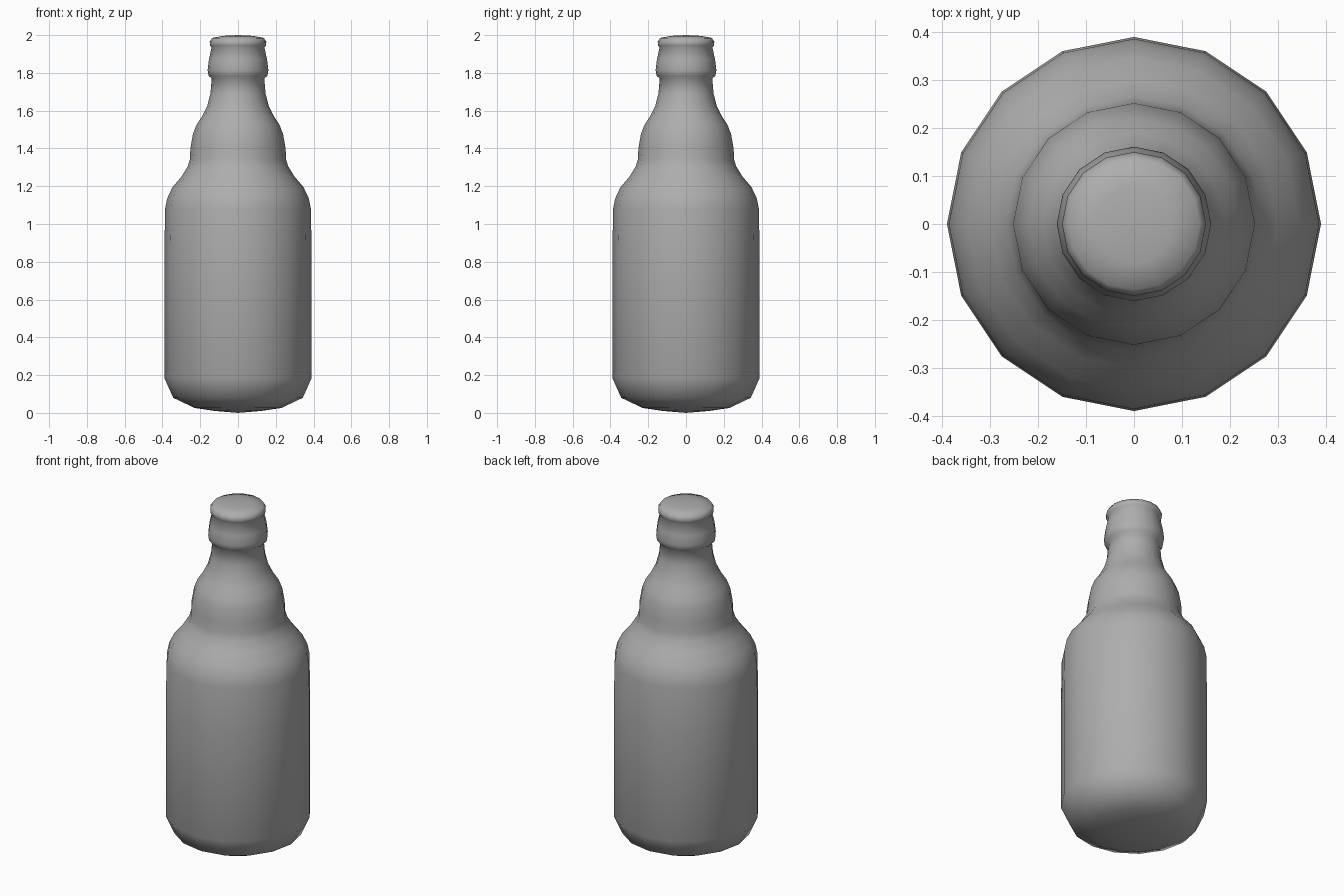
import bpy, bmesh, math

if "Cube" in bpy.data.objects:
    bpy.data.objects.remove(bpy.data.objects["Cube"])

SIDES = 16

# Bottle outline as (radius, height), from base centre to lid centre
PROFILE = [
    (0.12, 0.010), (0.23, 0.026), (0.343, 0.08), (0.39, 0.185),       # rounded base
    (0.39, 0.83), (0.386, 1.08), (0.375, 1.135), (0.347, 1.195),      # body, shoulder
    (0.300, 1.25), (0.266, 1.305), (0.255, 1.34), (0.252, 1.40),      # waist step
    (0.239, 1.475), (0.22, 1.525), (0.19, 1.57), (0.163, 1.625),      # bulged neck
    (0.146, 1.69), (0.139, 1.77),                                     # slim neck
    (0.156, 1.785), (0.161, 1.815), (0.154, 1.87), (0.140, 1.935),    # collar
    (0.148, 1.945), (0.150, 1.965), (0.137, 1.985), (0.08, 1.996),    # lip and lid
]


def lathe(name, profile, bottom_z, top_z):
    bm = bmesh.new()
    rings = []
    for r, z in profile:
        rings.append([bm.verts.new((r * math.cos(2 * math.pi * i / SIDES),
                                    r * math.sin(2 * math.pi * i / SIDES), z))
                      for i in range(SIDES)])
    low = bm.verts.new((0, 0, bottom_z))
    high = bm.verts.new((0, 0, top_z))
    for i in range(SIDES):
        j = (i + 1) % SIDES
        for a, b in zip(rings, rings[1:]):
            bm.faces.new((a[i], a[j], b[j], b[i]))
        bm.faces.new((low, rings[0][j], rings[0][i]))
        bm.faces.new((high, rings[-1][i], rings[-1][j]))
    for f in bm.faces:
        f.smooth = True
    mesh = bpy.data.meshes.new(name)
    bm.to_mesh(mesh)
    bm.free()
    obj = bpy.data.objects.new(name, mesh)
    bpy.context.collection.objects.link(obj)
    return obj


# Closed, smooth-shaded bottle in dark grey
bottle = lathe("bottle", PROFILE, 0.0, 2.0)
grey = bpy.data.materials.new("dark_grey")
grey.diffuse_color = (0.42, 0.42, 0.42, 1)
grey.use_nodes = True
grey.node_tree.nodes["Principled BSDF"].inputs["Base Color"].default_value = grey.diffuse_color
bottle.data.materials.append(grey)
